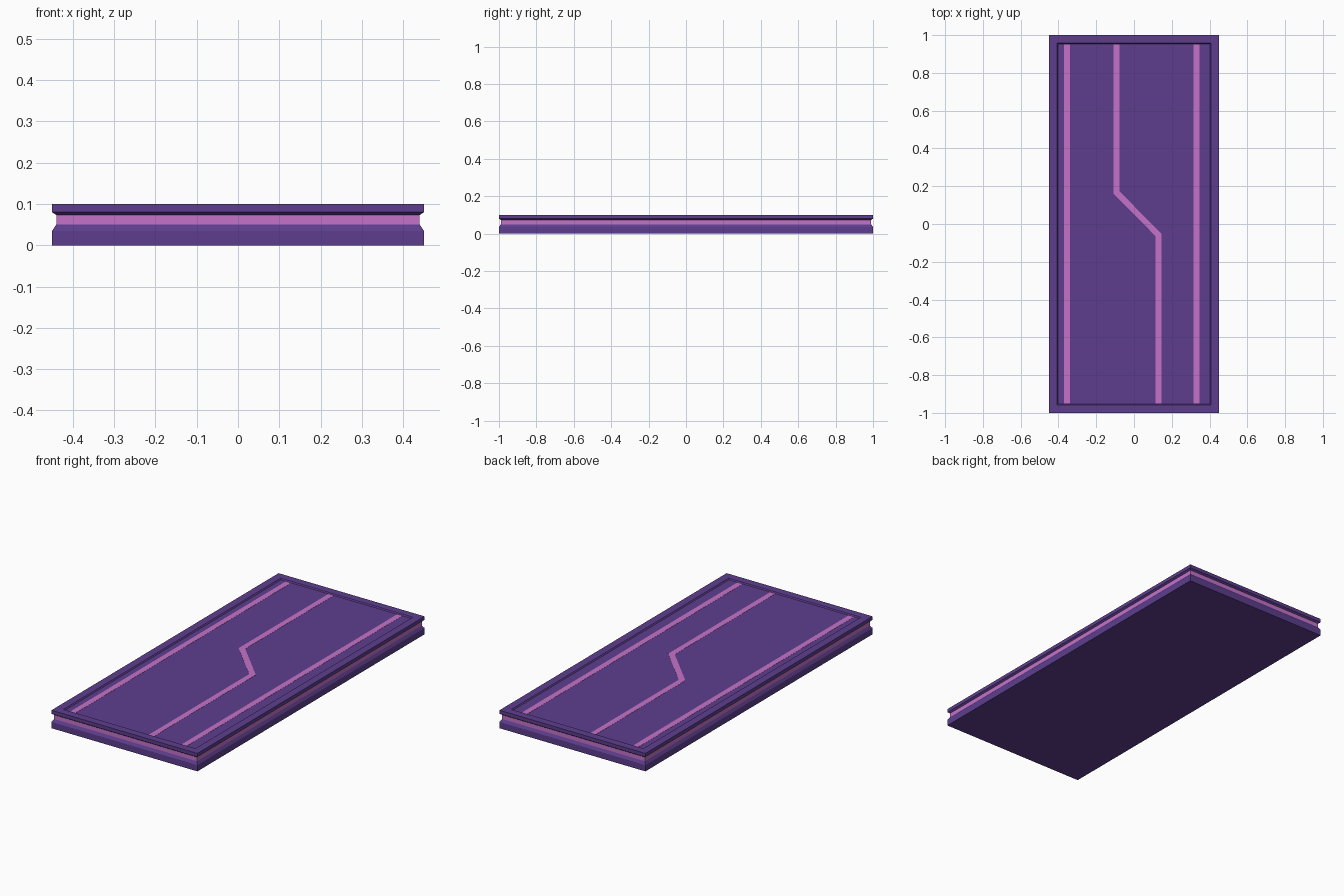
import bpy, bmesh

if "Cube" in bpy.data.objects:
    bpy.data.objects.remove(bpy.data.objects["Cube"])

HX, HY = 0.45, 1.0


def material(name, rgb):
    m = bpy.data.materials.new(name)
    m.diffuse_color = (*rgb, 1)
    m.use_nodes = True
    m.node_tree.nodes["Principled BSDF"].inputs["Base Color"].default_value = m.diffuse_color
    return m


purple = material("purple", (0.11, 0.048, 0.27))
pink = material("pink", (0.56, 0.17, 0.58))


def finish(name, bm, mats):
    bmesh.ops.recalc_face_normals(bm, faces=bm.faces)
    me = bpy.data.meshes.new(name)
    bm.to_mesh(me)
    bm.free()
    for m in mats:
        me.materials.append(m)
    ob = bpy.data.objects.new(name, me)
    bpy.context.collection.objects.link(ob)
    return ob


# Floor slab: (inset, height) profile swept round the rectangle;
# grooved sides with a pink band, raised rim and recessed top panel
profile = [(0, 0), (0, 0.035), (0.01, 0.05), (0.01, 0.073), (0, 0.08),
           (0, 0.1), (0.043, 0.1), (0.048, 0.094)]
bm = bmesh.new()
rings = [[bm.verts.new((sx * (HX - d), sy * (HY - d), z))
          for sx, sy in ((-1, -1), (1, -1), (1, 1), (-1, 1))]
         for d, z in profile]
for k, (a, b) in enumerate(zip(rings, rings[1:])):
    for i in range(4):
        j = (i + 1) % 4
        f = bm.faces.new((a[i], a[j], b[j], b[i]))
        f.material_index = int(k == 2)
bm.faces.new(rings[0])
bm.faces.new(rings[-1])
finish("floor_slab", bm, (purple, pink))


# Pink inlaid stripes on the panel, given as left/right edge points
def stripe(name, rows, z0=0.093, z1=0.0948):
    bm = bmesh.new()
    outline = [(l, yl) for l, yl, r, yr in rows]
    outline += [(r, yr) for l, yl, r, yr in reversed(rows)]
    face = bm.faces.new([bm.verts.new((x, y, z0)) for x, y in outline])
    ext = bmesh.ops.extrude_face_region(bm, geom=[face])
    for v in ext["geom"]:
        if isinstance(v, bmesh.types.BMVert):
            v.co.z = z1
    finish(name, bm, (pink,))


E, W = 0.951, 0.016
for name, x in (("left_stripe", -0.354), ("right_stripe", 0.332)):
    stripe(name, [(x - W, -E, x + W, -E), (x - W, E, x + W, E)])

xa, xb = 0.13, -0.092
stripe("bent_stripe", [
    (xb - W, E, xb + W, E),
    (xb - W, 0.16, xb + W, 0.172),
    (xa - W, -0.064, xa + W, -0.052),
    (xa - W, -E, xa + W, -E)])
